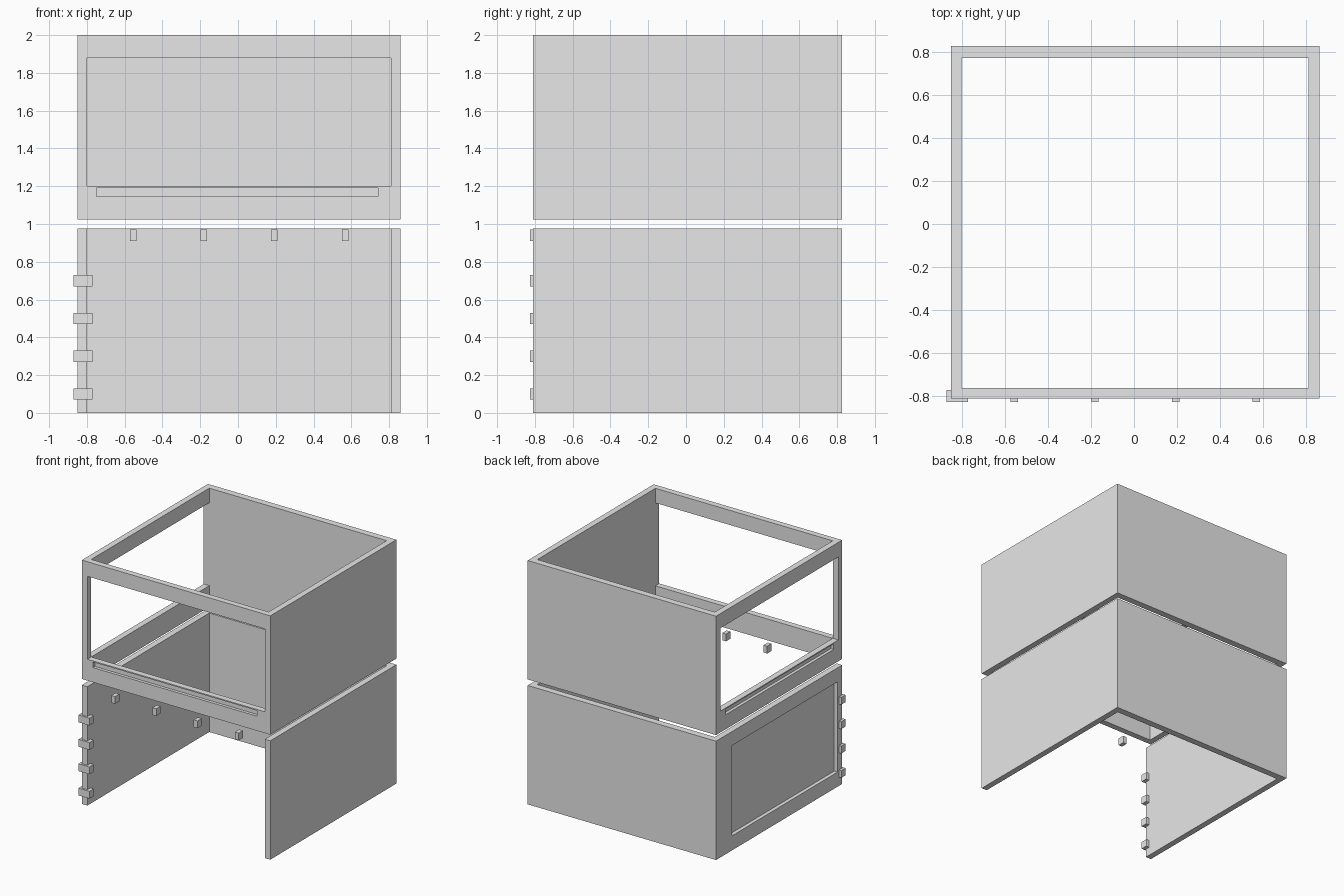
import bpy

if "Cube" in bpy.data.objects:
    bpy.data.objects.remove(bpy.data.objects["Cube"])

grey = bpy.data.materials.new("plain_grey")
grey.diffuse_color = (0.8, 0.8, 0.8, 1)
grey.use_nodes = True
grey.node_tree.nodes["Principled BSDF"].inputs["Base Color"].default_value = grey.diffuse_color


def box(name, x, y, z):
    """Box spanning the given (min, max) ranges."""
    bpy.ops.mesh.primitive_cube_add(size=1)
    ob = bpy.context.object
    ob.name = name
    for v in ob.data.vertices:
        v.co = [r[0] if c < 0 else r[1] for c, r in zip(v.co, (x, y, z))]
    ob.data.materials.append(grey)
    return ob


def cut(ob, x, y, z):
    """Subtract a box from an object."""
    cutter = box(ob.name + "_cutter", x, y, z)
    mod = ob.modifiers.new("recess", 'BOOLEAN')
    mod.operation = 'DIFFERENCE'
    mod.solver = 'EXACT'
    mod.object = cutter
    bpy.context.view_layer.objects.active = ob
    bpy.ops.object.modifier_apply(modifier=mod.name)
    bpy.data.objects.remove(cutter, do_unlink=True)


# Wall thickness bands
LEFT, RIGHT = (-0.85, -0.80), (0.81, 0.86)
FRONT, BACK = (-0.81, -0.76), (0.77, 0.825)
LOWER, UPPER = (0.0, 0.975), (1.025, 2.0)

# Solid right and back walls on both storeys
for level, z in (("lower", LOWER), ("upper", UPPER)):
    box(level + "_right_wall", RIGHT, (FRONT[0], BACK[1]), z)
    box(level + "_back_wall", (LEFT[0], RIGHT[0]), BACK, z)

# Upper storey: open window frames at the front and left
TOP, SILL = (1.88, 2.0), (1.025, 1.20)
box("front_top_beam", (LEFT[0], RIGHT[0]), FRONT, TOP)
box("corner_post", LEFT, FRONT, (SILL[1], TOP[0]))
box("left_top_beam", LEFT, (FRONT[1], BACK[0]), TOP)
front_sill = box("front_sill_beam", (LEFT[0], RIGHT[0]), FRONT, SILL)
cut(front_sill, (-0.75, 0.74), (-0.9, -0.785), (1.145, 1.19))
left_sill = box("left_sill_beam", LEFT, (FRONT[1], BACK[0]), SILL)
cut(left_sill, (-0.9, -0.825), (-0.70, 0.70), (1.145, 1.19))

# Lower storey: left wall with a recessed outer panel
left_wall = box("lower_left_wall", LEFT, (FRONT[0], BACK[0]), LOWER)
cut(left_wall, (-0.9, -0.82), (-0.75, 0.62), (0.12, 0.86))

# Small hinge blocks along the left front edge and locating blocks on top
for i in range(4):
    zc = 0.10 + 0.20 * i
    box(f"hinge_block_{i + 1}", (-0.87, -0.77), (-0.825, -0.77),
        (zc - 0.03, zc + 0.03))
    xc = -0.555 + 0.374 * i
    box(f"top_block_{i + 1}", (xc - 0.017, xc + 0.017), (-0.825, -0.77),
        (0.91, 0.97))
